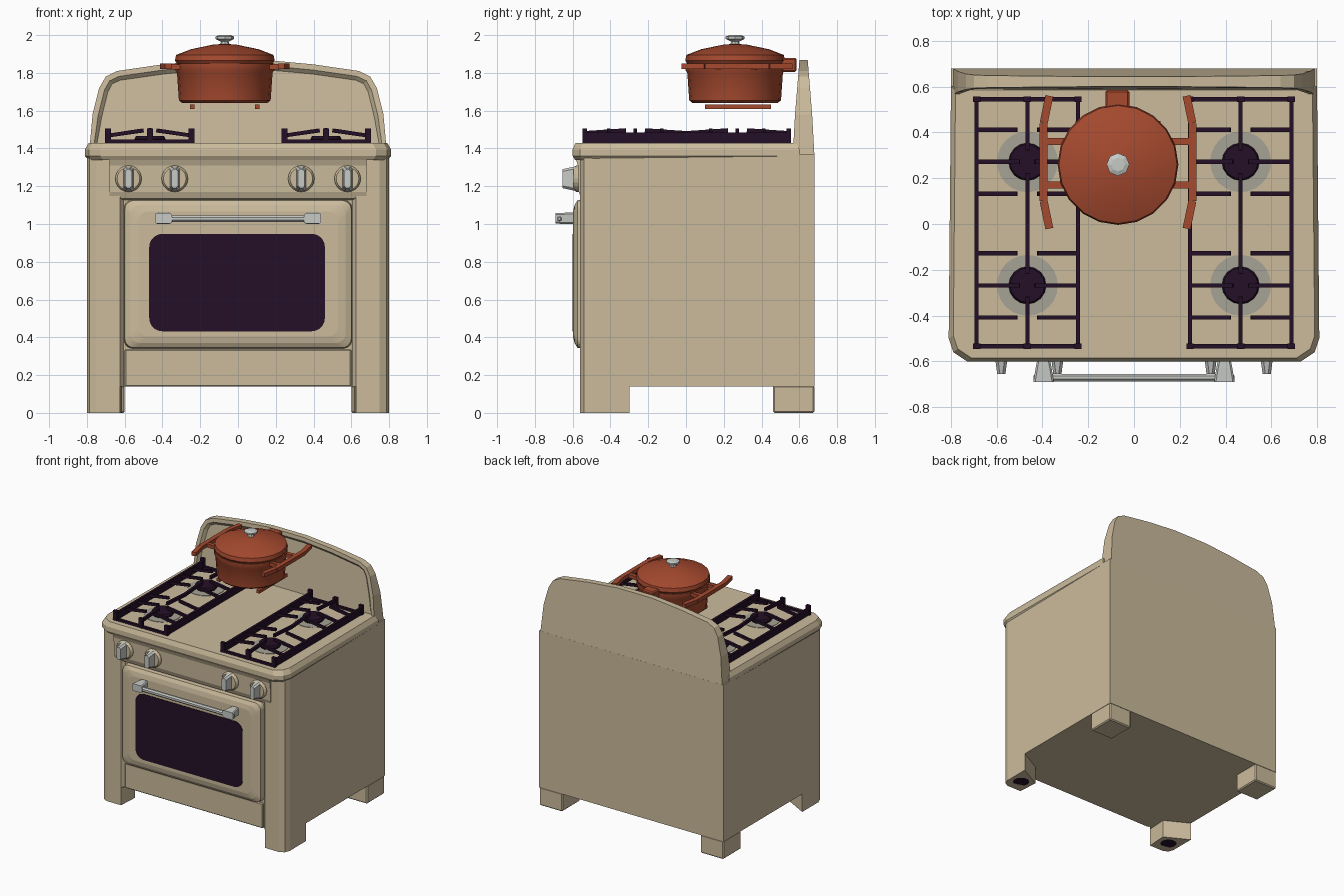
import bpy, bmesh, math
from mathutils import Vector

if "Cube" in bpy.data.objects:
    bpy.data.objects.remove(bpy.data.objects["Cube"])


def material(name, rgb):
    m = bpy.data.materials.new(name)
    m.use_nodes = True
    m.diffuse_color = (*rgb, 1)
    m.node_tree.nodes["Principled BSDF"].inputs["Base Color"].default_value = (*rgb, 1)
    return m


CREAM = material("cream enamel", (0.60, 0.50, 0.335))
DARK = material("dark iron", (0.018, 0.005, 0.020))
SILVER = material("silver metal", (0.57, 0.59, 0.56))
ORANGE = material("orange enamel", (0.38, 0.068, 0.028))
GREY = material("burner grey", (0.38, 0.36, 0.30))


def finish(name, bm, mat, bevel=0, segments=1, smooth=False):
    bmesh.ops.recalc_face_normals(bm, faces=bm.faces)
    me = bpy.data.meshes.new(name)
    bm.to_mesh(me)
    bm.free()
    me.materials.append(mat)
    ob = bpy.data.objects.new(name, me)
    bpy.context.collection.objects.link(ob)
    if bevel:
        mod = ob.modifiers.new("bevel", "BEVEL")
        mod.width, mod.segments = bevel, segments
    if smooth:
        bpy.ops.object.select_all(action="DESELECT")
        ob.select_set(True)
        bpy.context.view_layer.objects.active = ob
        bpy.ops.object.shade_smooth_by_angle(angle=math.radians(35))
    return ob


def loft(rings):
    """Closed solid through matching loops of points."""
    bm = bmesh.new()
    loops = [[bm.verts.new(p) for p in ring] for ring in rings]
    n = len(loops[0])
    for a, b in zip(loops, loops[1:]):
        for i in range(n):
            j = (i + 1) % n
            bm.faces.new((a[i], a[j], b[j], b[i]))
    bm.faces.new(loops[0])
    bm.faces.new(loops[-1])
    return bm


def box(name, x, y, z, mat, bevel=0):
    ring = lambda h: [(x[0], y[0], h), (x[1], y[0], h), (x[1], y[1], h), (x[0], y[1], h)]
    return finish(name, loft([ring(z[0]), ring(z[1])]), mat, bevel)


def plan(name, pts, heights, mat):
    """Plan outline raised through (height, scale) steps."""
    return finish(name, loft([[(x * s, y * s, h) for x, y in pts] for h, s in heights]), mat)


def lathe(name, centre, profile, mat, sides=16, axis="z", smooth=False):
    """Profile of (radius, distance) turned about an axis."""
    def place(r, d, a):
        u, v = r * math.cos(a), r * math.sin(a)
        return Vector(centre) + Vector((u, v, d) if axis == "z" else (u, d, v))
    rings = [[place(r, d, math.tau * i / sides) for i in range(sides)] for r, d in profile]
    return finish(name, loft(rings), mat, smooth=smooth)


def bar(name, a, b, width, height, mat):
    """Straight bar between two points."""
    a, b = Vector(a), Vector(b)
    side = (b - a).cross(Vector((0, 0, 1))).normalized() * width / 2
    up = side.cross(b - a).normalized() * height / 2
    ring = lambda p: [p + side + up, p - side + up, p - side - up, p + side - up]
    return finish(name, loft([ring(a), ring(b)]), mat)


def rounded(w, h, r, steps=5):
    """Rounded rectangle outline around the origin."""
    pts = []
    for k, (sx, sz) in enumerate(((1, 1), (-1, 1), (-1, -1), (1, -1))):
        for i in range(steps + 1):
            t = math.pi / 2 * (k + i / steps)
            pts.append((sx * (w - r) + r * math.cos(t), sz * (h - r) + r * math.sin(t)))
    return pts


def mirrored(half):
    return half + [(-x, y) for x, y in reversed(half)]


# Cabinet with corner pillars and recessed middle
cabinet = mirrored([(0.8, 0.68), (0.8, -0.5), (0.785, -0.54), (0.75, -0.56),
                    (0.625, -0.56), (0.605, -0.535)])
plan("cabinet", cabinet, [(0.14, 1), (1.37, 1)], CREAM)

# Feet
for s, side in ((1, "left"), (-1, "right")):
    front = [(0.8, -0.3), (0.8, -0.5), (0.785, -0.54), (0.75, -0.56), (0.625, -0.56), (0.615, -0.4)]
    plan("front_foot_" + side, [(s * x, y) for x, y in front], [(0, 1), (0.145, 1)], CREAM)
    lathe("foot_pad_" + side, (s * 0.71, -0.45, 0), [(0.06, 0), (0.06, 0.005)], DARK)
    box("rear_foot_" + side, sorted((s * 0.6, s * 0.8)), (0.46, 0.68), (0, 0.145), CREAM, 0.008)

# Cooktop slab with lip
top = mirrored([(0.8, 0.6), (0.81, -0.5), (0.79, -0.56), (0.73, -0.6)])
plan("cooktop", top, [(1.34, 0.98), (1.36, 1), (1.395, 1), (1.43, 0.975)], CREAM)

# Backsplash with leaning, inset front
arch = mirrored([(0.79, 1.36), (0.77, 1.58), (0.735, 1.72), (0.7, 1.78), (0.64, 1.81),
                 (0.4, 1.845), (0.15, 1.868)])
lean = lambda z: max(0, z - 1.43) / 0.43
bm = loft([[(x, 0.565 + 0.035 * lean(z), z) for x, z in arch],
           [(x, 0.68 - 0.035 * lean(z), z) for x, z in arch]])
bmesh.ops.recalc_face_normals(bm, faces=bm.faces)
bm.faces.ensure_lookup_table()
front_face = min((f for f in bm.faces if len(f.verts) > 4), key=lambda f: f.calc_center_median().y)
bmesh.ops.inset_region(bm, faces=[front_face], thickness=0.03, depth=0)
bmesh.ops.inset_region(bm, faces=[front_face], thickness=0.02, depth=-0.02)
finish("backsplash", bm, CREAM)

# Control panel
side_profile = [(-0.52, 1.12), (-0.555, 1.135), (-0.568, 1.17), (-0.572, 1.31), (-0.59, 1.36), (-0.5, 1.37)]
finish("control_panel", loft([[(x, y, z) for y, z in side_profile] for x in (-0.68, 0.68)]), CREAM)
for i, x in enumerate((-0.58, -0.335, 0.335, 0.58)):
    lathe(f"knob_base_{i}", (x, 0, 1.24), [(0.07, -0.55), (0.07, -0.58), (0.06, -0.595)], CREAM, 20, "y")
    rings = [[(x + u, y, 1.24 + v) for u, v in rounded(w, h, 0.012, 1)]
             for y, w, h in ((-0.58, 0.028, 0.066), (-0.655, 0.018, 0.05))]
    finish(f"knob_grip_{i}", loft(rings), SILVER)

# Oven door, window, handle and drawer
rings = [[(x, y, 0.735 + z) for x, z in rounded(w, h, 0.05)]
         for y, w, h in ((-0.53, 0.605, 0.395), (-0.575, 0.6, 0.39), (-0.59, 0.57, 0.365), (-0.598, 0.53, 0.33))]
finish("oven_door", loft(rings), CREAM)
rings = [[(x - 0.005, y, 0.69 + z) for x, z in rounded(0.465, 0.258, 0.07)] for y in (-0.596, -0.602)]
finish("oven_window", loft(rings), DARK)
box("oven_handle", (-0.44, 0.44), (-0.688, -0.655), (1.01, 1.045), SILVER, 0.01)
for s, side in ((1, "left"), (-1, "right")):
    rings = [[(s * 0.395 + u, y, 1.03 + v) for u, v in rounded(w, h, 0.008, 1)]
             for y, w, h in ((-0.58, 0.025, 0.03), (-0.63, 0.035, 0.03), (-0.69, 0.045, 0.028))]
    finish("handle_bracket_" + side, loft(rings), SILVER)
box("drawer", (-0.6, 0.6), (-0.55, -0.5), (0.14, 0.335), CREAM, 0.006)

# Burners and cast grates
for s, side in ((1, "left"), (-1, "right")):
    mid, inner, outer = s * 0.466, s * 0.245, s * 0.688
    for y, row in ((0.272, "rear"), (-0.268, "front")):
        label = f"_{row}_{side}"
        lathe("burner_plate" + label, (mid, y, 1.43), [(0.133, -0.01), (0.133, 0.003)], GREY, 24)
        lathe("burner_cap" + label, (mid, y, 1.43), [(0.07, 0), (0.082, 0.02), (0.075, 0.035)], DARK)
        for dy in (-0.14, 0, 0.14):
            for edge in (inner, outer):
                tip = mid + (edge - mid) * (0.15 if dy == 0 else 0.2)
                bar("grate_finger" + label, (edge, y + dy, 1.468), (tip, y + dy, 1.495), 0.018, 0.02, DARK)
        bar("grate_spine" + label, (mid, y - 0.27, 1.48), (mid, y - 0.05, 1.495), 0.018, 0.024, DARK)
        bar("grate_spine" + label, (mid, y + 0.27, 1.48), (mid, y + 0.05, 1.495), 0.018, 0.024, DARK)
    for x in (inner, outer):
        box("grate_rail_" + side, (x - 0.009, x + 0.009), (-0.54, 0.55), (1.43, 1.485), DARK)
    for y in (-0.535, 0.545):
        box("grate_end_" + side, sorted((inner, outer)), (y - 0.01, y + 0.01), (1.428, 1.447), DARK)
        for x in (inner, mid, outer):
            box("grate_post_" + side, (x - 0.016, x + 0.016), (y - 0.012, y + 0.012), (1.43, 1.505), DARK)

# Cooking pot with lid
px, py = -0.07, 0.26
lathe("pot", (px, py, 0), [(0.225, 1.64), (0.243, 1.655), (0.253, 1.8), (0.262, 1.815), (0.262, 1.85)],
      ORANGE, 20, smooth=True)
lathe("pot_lid", (px, py, 0), [(0.25, 1.845), (0.264, 1.865), (0.258, 1.895), (0.18, 1.925), (0.06, 1.95),
                              (0.01, 1.953)], ORANGE, 20, smooth=True)
lathe("lid_knob", (px, py, 0), [(0.028, 1.945), (0.02, 1.965), (0.05, 1.98), (0.05, 1.992), (0.03, 2.0)], SILVER, 8)

# Pot handles, rear tab and lower runners
for s, side in ((1, "left"), (-1, "right")):
    path = [(px + s * dx, py + dy, 1.835) for dx, dy in ((0.3, -0.28), (0.325, -0.16), (0.325, 0.18), (0.3, 0.3))]
    for a, b in zip(path, path[1:]):
        bar("pot_handle_" + side, a, b, 0.035, 0.03, ORANGE)
    for dy in (-0.09, 0.1):
        bar("handle_arm_" + side, (px + s * 0.22, py + dy, 1.83), (px + s * 0.325, py + dy, 1.835), 0.03, 0.028, ORANGE)
    bar("pot_runner_" + side, (px + s * 0.172, py - 0.16, 1.62), (px + s * 0.172, py + 0.19, 1.62), 0.026, 0.024, ORANGE)
box("pot_rear_tab", (-0.125, -0.02), (0.49, 0.585), (1.805, 1.88), ORANGE, 0.008)
